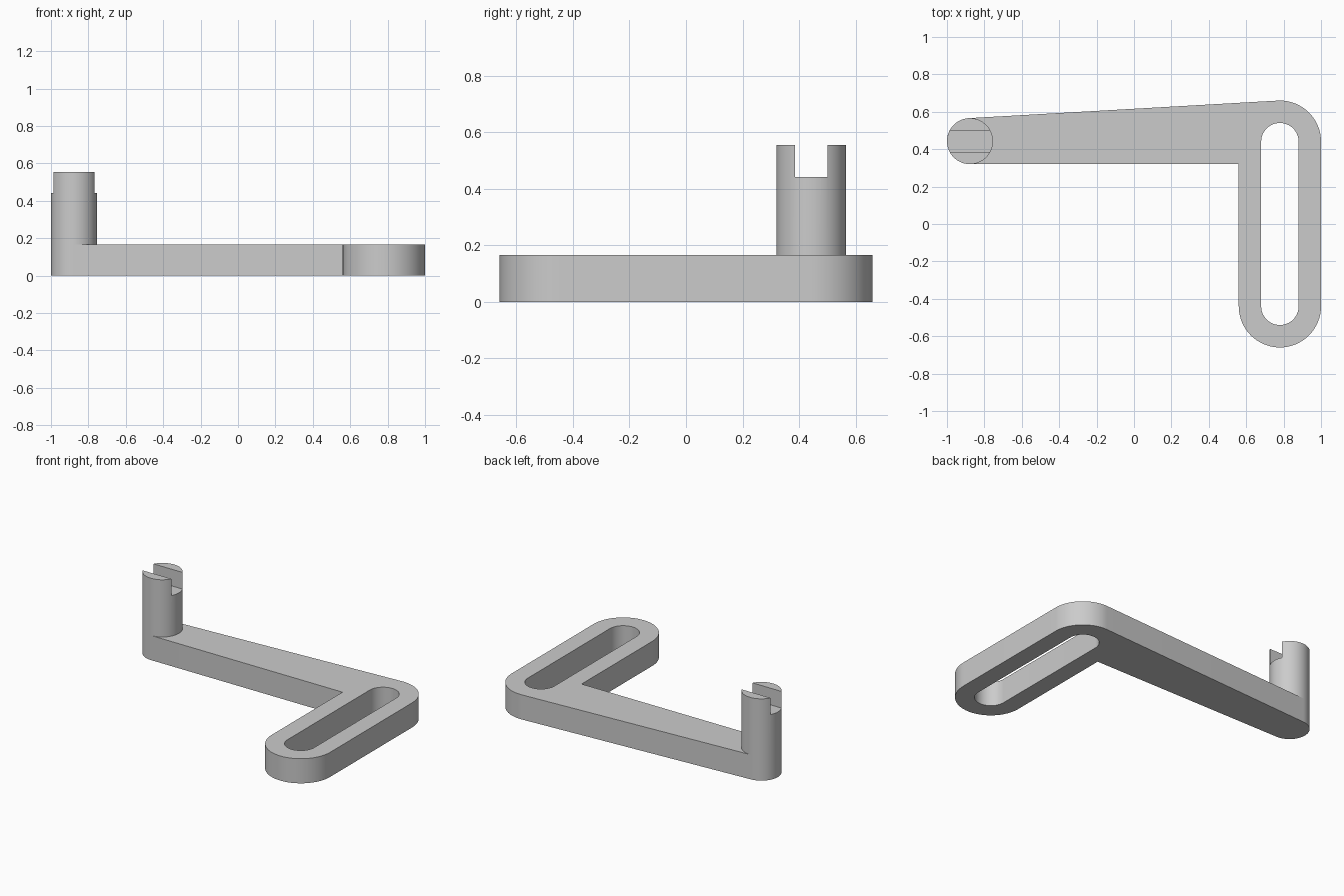
import bpy, bmesh
from math import sin, cos, radians, asin, degrees

cube = bpy.data.objects.get("Cube")
if cube:
    bpy.data.objects.remove(cube, do_unlink=True)

grey = bpy.data.materials.new("Light grey")
grey.use_nodes = True
grey.diffuse_color = (0.6, 0.6, 0.6, 1)
grey.node_tree.nodes["Principled BSDF"].inputs["Base Color"].default_value = grey.diffuse_color

SLOT_X, SLOT_Y = 0.78, 0.44      # centres of the slotted leg's round ends
R_OUT, R_SLOT = 0.22, 0.1
POST_X, POST_Y, R_POST = -0.877, 0.443, 0.123
THICK, SEAT, TOP = 0.167, 0.442, 0.555


def arc(cx, cy, r, a0, a1, n=32):
    """Points along an arc, angles in degrees."""
    angles = [radians(a0 + (a1 - a0) * i / n) for i in range(n + 1)]
    return [(cx + r * cos(a), cy + r * sin(a)) for a in angles]


def prism(name, loops, z0, z1):
    """Extrude an outline, with optional hole outlines, from z0 to z1."""
    bm = bmesh.new()
    edges = []
    for loop in loops:
        vs = [bm.verts.new((x, y, z0)) for x, y in loop]
        edges += [bm.edges.new((v, vs[i - 1])) for i, v in enumerate(vs)]
    bmesh.ops.triangle_fill(bm, edges=edges, use_beauty=True)
    geom = bmesh.ops.extrude_face_region(bm, geom=bm.faces[:], use_keep_orig=True)["geom"]
    bmesh.ops.translate(bm, vec=(0, 0, z1 - z0),
                        verts=[g for g in geom if isinstance(g, bmesh.types.BMVert)])
    bmesh.ops.recalc_face_normals(bm, faces=bm.faces[:])
    mesh = bpy.data.meshes.new(name)
    bm.to_mesh(mesh)
    bm.free()
    mesh.materials.append(grey)
    ob = bpy.data.objects.new(name, mesh)
    bpy.context.collection.objects.link(ob)
    return ob


def select_only(ob):
    bpy.ops.object.select_all(action='DESELECT')
    ob.select_set(True)
    bpy.context.view_layer.objects.active = ob


# Bracket plate: slotted leg plus tapered arm, one outline with a slot hole
tangent = 90 + degrees(asin((R_OUT - R_POST) / (SLOT_X - POST_X)))
outline = (arc(SLOT_X, -SLOT_Y, R_OUT, 180, 360)
           + arc(SLOT_X, SLOT_Y, R_OUT, 0, tangent)
           + arc(POST_X, POST_Y, R_POST, tangent, 270)
           + [(SLOT_X - R_OUT, POST_Y - R_POST)])
slot = (arc(SLOT_X, -SLOT_Y, R_SLOT, 180, 360)
        + arc(SLOT_X, SLOT_Y, R_SLOT, 0, 180))
plate = prism("bracket_plate", [outline, slot], 0, THICK)

# Round post with a groove cut across its top
post = prism("grooved_post", [arc(POST_X, POST_Y, R_POST, 0, 360, 64)[:-1]], THICK, TOP)
x0, x1, y0, y1 = POST_X - 0.2, POST_X + 0.2, POST_Y - 0.058, POST_Y + 0.058
cutter = prism("groove_cutter", [[(x0, y0), (x1, y0), (x1, y1), (x0, y1)]], SEAT, TOP + 0.1)
cutter.hide_render = True
groove = post.modifiers.new("groove", 'BOOLEAN')
groove.operation = 'DIFFERENCE'
groove.solver = 'EXACT'
groove.object = cutter
select_only(post)
bpy.ops.object.modifier_apply(modifier=groove.name)
bpy.data.objects.remove(cutter, do_unlink=True)

for ob in (plate, post):
    select_only(ob)
    bpy.ops.object.shade_smooth_by_angle(angle=radians(30))
